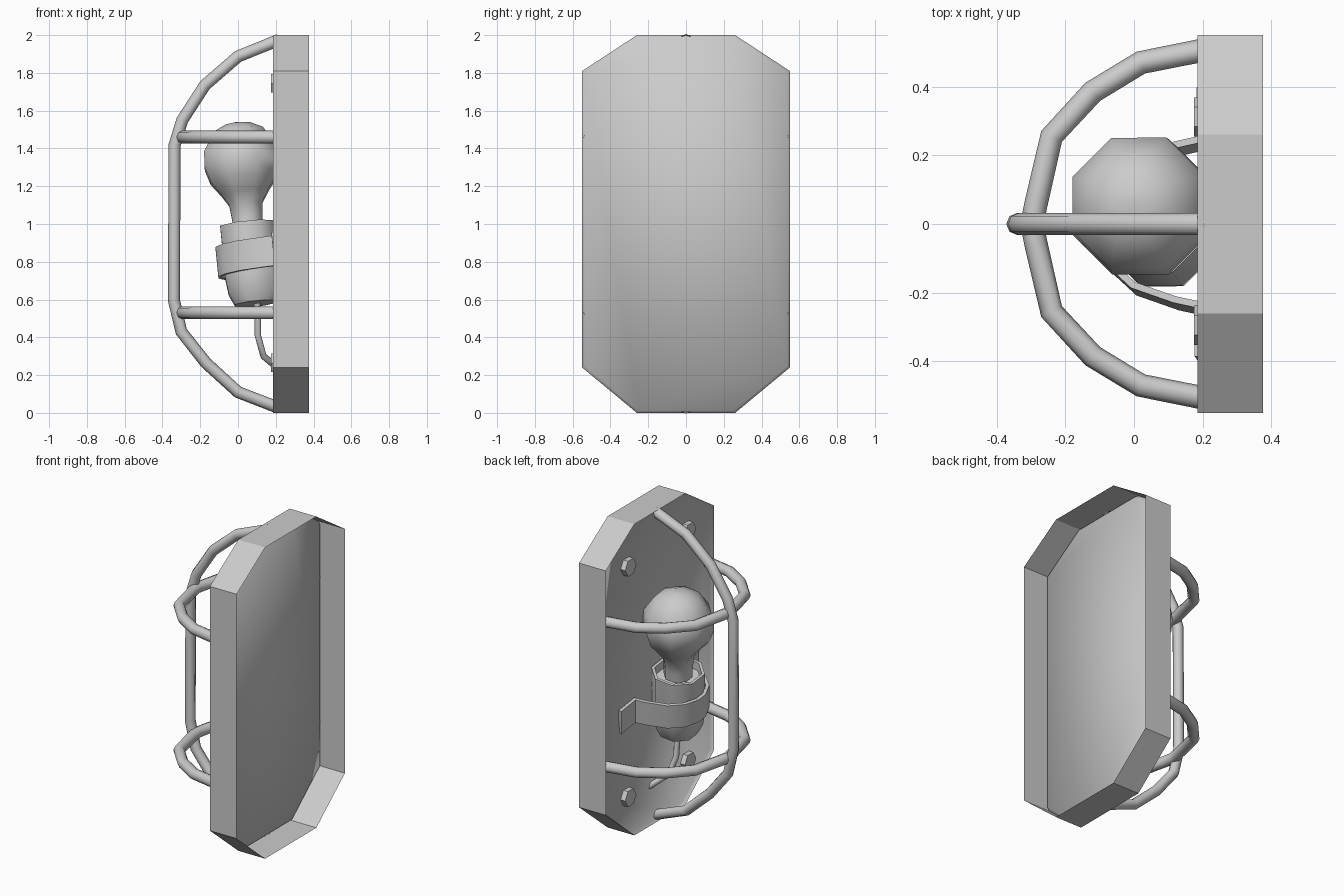
import bpy, bmesh, math
from mathutils import Vector, Matrix

if "Cube" in bpy.data.objects:
    bpy.data.objects.remove(bpy.data.objects["Cube"])

RIM, FLOOR, BACK = .185, .207, .375  # x of the box rim, its dished panel and its open side
PIVOT = Vector((0.07, -0.02, 0.82))
# Lamp holder, bulb and strap lean together along this axis
LEAN = (Matrix.Translation(PIVOT)
        @ Vector((0, 0, 1)).rotation_difference(Vector((-0.1, 0.14, 1))).to_matrix().to_4x4()
        @ Matrix.Translation(-PIVOT))


def finish(name, bm, smooth=None, clip=True):
    bmesh.ops.recalc_face_normals(bm, faces=bm.faces)
    if clip:  # parts stop at the panel
        bmesh.ops.bisect_plane(bm, geom=bm.verts[:] + bm.edges[:] + bm.faces[:], plane_co=(FLOOR, 0, 0),
                               plane_no=(1, 0, 0), clear_outer=True)
    me = bpy.data.meshes.new(name)
    bm.to_mesh(me)
    bm.free()
    ob = bpy.data.objects.new(name, me)
    bpy.context.collection.objects.link(ob)
    if smooth:
        bpy.ops.object.select_all(action='DESELECT')
        ob.select_set(True)
        bpy.context.view_layer.objects.active = ob
        bpy.ops.object.shade_smooth_by_angle(angle=math.radians(smooth))
    return ob


def lathe(name, profile, sides=8, smooth=50):
    """Revolve (flat radius, z) pairs about the pivot, then lean the result."""
    bm = bmesh.new()
    k = 1 / math.cos(math.pi / sides)
    rings = []
    for r, z in profile:
        rings.append([bm.verts.new((PIVOT.x + r * k * math.cos((i + .5) * math.tau / sides),
                                    PIVOT.y + r * k * math.sin((i + .5) * math.tau / sides), z))
                      for i in range(sides)])
    for a, b in zip(rings, rings[1:]):
        for i in range(sides):
            j = (i + 1) % sides
            bm.faces.new((a[i], a[j], b[j], b[i]))
    bm.faces.new(rings[0])
    bm.faces.new(rings[-1])
    bm.transform(LEAN)
    return finish(name, bm, smooth)


def tube(name, points, radius):
    """Sweep an eight-sided tube along the points and trim it at the panel."""
    cu = bpy.data.curves.new(name, 'CURVE')
    cu.dimensions = '3D'
    cu.bevel_depth = radius
    cu.bevel_resolution = 2
    sp = cu.splines.new('POLY')
    sp.points.add(len(points) - 1)
    for p, co in zip(sp.points, points):
        p.co = (*co, 1)
    ob = bpy.data.objects.new(name + "_path", cu)
    bpy.context.collection.objects.link(ob)
    bm = bmesh.new()
    bm.from_mesh(ob.to_mesh())
    ob.to_mesh_clear()
    bpy.data.objects.remove(ob)
    return finish(name, bm, 50)


# Back box: eight-sided tray, open at the wall side, with a slightly dished front panel
outline = [(-.26, 0), (.26, 0), (.55, .24), (.55, 1.81), (.26, 2), (-.26, 2), (-.55, 1.81), (-.55, .24)]
bm = bmesh.new()
rim = [bm.verts.new((RIM, y, z)) for y, z in outline]
back = [bm.verts.new((BACK, y, z)) for y, z in outline]
panel = [bm.verts.new((FLOOR, y * .975, 1 + (z - 1) * .988)) for y, z in outline]
for i in range(8):
    j = (i + 1) % 8
    bm.faces.new((rim[i], rim[j], back[j], back[i]))
    bm.faces.new((panel[i], panel[j], rim[j], rim[i])).smooth = True
bm.faces.new(panel[::-1]).smooth = True
finish("back_box", bm, clip=False)

# Hexagonal bolts
for y in (-.295, .312):
    for z in (.265, 1.745):
        bm = bmesh.new()
        bmesh.ops.create_cone(bm, cap_ends=True, segments=6, radius1=.057, radius2=.057, depth=.05,
                              matrix=Matrix.Translation((.199, y, z)) @ Matrix.Rotation(math.pi / 2, 4, 'Y'))
        finish("bolt", bm)

# Guard: one upright hoop and two level hoops
tube("upright_guard_bar", [(x, 0, z) for x, z in (
    (.23, 1.98), (0, 1.887), (-.175, 1.735), (-.295, 1.55), (-.335, 1.42),
    (-.34, .6), (-.30, .43), (-.17, .265), (0, .11), (.23, .021))], .032)
half = [(.23, .512), (.02, .47), (-.12, .385), (-.24, .255), (-.285, .06)]
loop = half + [(-.297, 0)] + [(x, -y) for x, y in reversed(half)]
for z in (.53, 1.46):
    tube("level_guard_bar", [(x, y, z) for x, y in loop], .034)

# Light bulb
lathe("bulb", [(.08, .97), (.08, 1.03), (.088, 1.11), (.125, 1.17), (.175, 1.24), (.198, 1.32),
               (.193, 1.40), (.13, 1.505), (.065, 1.54), (.01, 1.55)], smooth=60)

# Lamp holder with an open rim
lathe("lamp_holder", [(.01, .95), (.125, .95), (.13, 1.0), (.147, 1.0), (.147, .72),
                      (.138, .64), (.11, .575), (.01, .57)])

# Strap clamping the holder to the box
side = [(.207, .395), (.207, .235), (.13, .218), (.01, .175), (-.06, .11)]
path = side + [(-.093, .03), (-.093, -.03)] + [(x, -y) for x, y in reversed(side)]
bm = bmesh.new()
low = [bm.verts.new((x, y - .005, .735)) for x, y in path]
top = [bm.verts.new((x, y - .005, .895)) for x, y in path]
for i in range(len(path) - 1):
    bm.faces.new((low[i], low[i + 1], top[i + 1], top[i]))
bmesh.ops.recalc_face_normals(bm, faces=bm.faces)
bmesh.ops.solidify(bm, geom=bm.faces[:], thickness=.02)
bm.transform(LEAN)
finish("strap", bm, 50)

# Cable from the holder into the box
tube("cable", [(.1, -.075, .6), (.105, -.06, .5), (.105, -.05, .41), (.135, -.02, .3), (.22, .07, .23)], .018)
